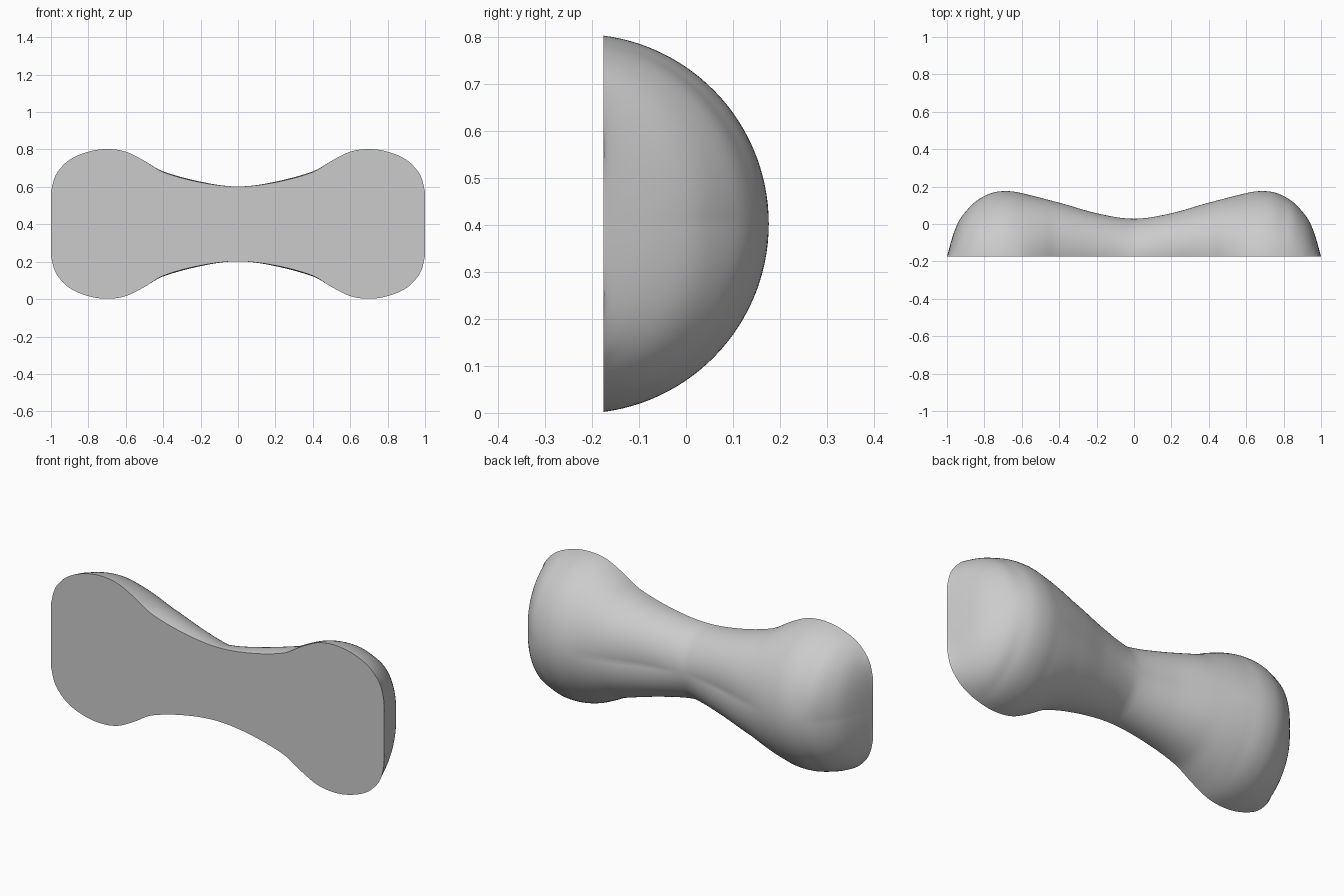
import bpy, bmesh, math

if "Cube" in bpy.data.objects:
    bpy.data.objects.remove(bpy.data.objects["Cube"], do_unlink=True)

FRONT_Y = -0.175
MID_Z = 0.402
ARC_STEPS = 56
HALF_STATIONS = 64

# Half profiles: distance from the middle, then half height or depth
HEIGHT = [(0, .2), (.2, .222), (.4, .277), (.5, .337), (.6, .386), (.7, .4),
          (.8, .386), (.9, .343), (.96, .284), (.985, .235), (1, .17)]
DEPTH = [(0, .203), (.2, .23), (.4, .287), (.6, .34), (.68, .351), (.76, .341),
         (.84, .3), (.9, .24), (.94, .183), (.97, .107), (1, .001)]


def smooth_value(points, x):
    """Cubic interpolation through the profile points, level at the middle."""
    last = len(points) - 1

    def slope(i):
        if i == 0:
            return 0.0
        a, b = points[i - 1], points[min(i + 1, last)]
        return (b[1] - a[1]) / (b[0] - a[0])

    i = next(k for k in range(last) if x <= points[k + 1][0] + 1e-6)
    (x0, y0), (x1, y1) = points[i], points[i + 1]
    w = x1 - x0
    t = (x - x0) / w
    s = 1 - t
    return (y0 * s * s * (1 + 2 * t) + slope(i) * w * t * s * s
            + y1 * t * t * (3 - 2 * t) - slope(i + 1) * w * t * t * s)


def bulge(x):
    """Swelling between the ridge lines, leaving a soft crease along the back."""
    shaft = 0.02 * math.sin(math.pi * x / 0.6) if x < 0.6 else 0
    tip = 0.012 * math.sin(math.pi * (x - 0.8) / 0.2) if x > 0.8 else 0
    return shaft + tip


def section(bm, x):
    """Circular arc standing on the flat front plane."""
    h, d = smooth_value(HEIGHT, abs(x)), smooth_value(DEPTH, abs(x))
    half_angle = 2 * math.atan2(d, h)
    radius = h / math.sin(half_angle)
    verts = []
    for i in range(ARC_STEPS + 1):
        u = 2 * i / ARC_STEPS - 1
        a = u * half_angle
        r = radius + bulge(abs(x)) * abs(math.sin(math.pi * u))
        y = max(0, d - radius + r * math.cos(a))
        verts.append(bm.verts.new((x, FRONT_Y + y, MID_Z + r * math.sin(a))))
    return verts


# Bone body: sections closer together toward both tips
bm = bmesh.new()
stations = [math.sin(math.pi / 2 * i / HALF_STATIONS)
            for i in range(-HALF_STATIONS, HALF_STATIONS + 1)]
rings = [section(bm, x) for x in stations]
count = ARC_STEPS + 1
for a, b in zip(rings, rings[1:]):
    for i in range(count):
        j = (i + 1) % count
        bm.faces.new((a[i], a[j], b[j], b[i]))
bm.faces.new(rings[0])
bm.faces.new(rings[-1])
bmesh.ops.recalc_face_normals(bm, faces=bm.faces)

mesh = bpy.data.meshes.new("bone_body")
bm.to_mesh(mesh)
bm.free()
bone = bpy.data.objects.new("bone_body", mesh)
bpy.context.collection.objects.link(bone)

# Plain grey material
grey = bpy.data.materials.new("light_grey")
grey.use_nodes = True
color = (0.6, 0.6, 0.6, 1)
grey.diffuse_color = color
grey.node_tree.nodes["Principled BSDF"].inputs["Base Color"].default_value = color
mesh.materials.append(grey)

# Smooth back, sharp rim around the flat front
bpy.ops.object.select_all(action="DESELECT")
bone.select_set(True)
bpy.context.view_layer.objects.active = bone
bpy.ops.object.shade_smooth_by_angle(angle=math.radians(35))
